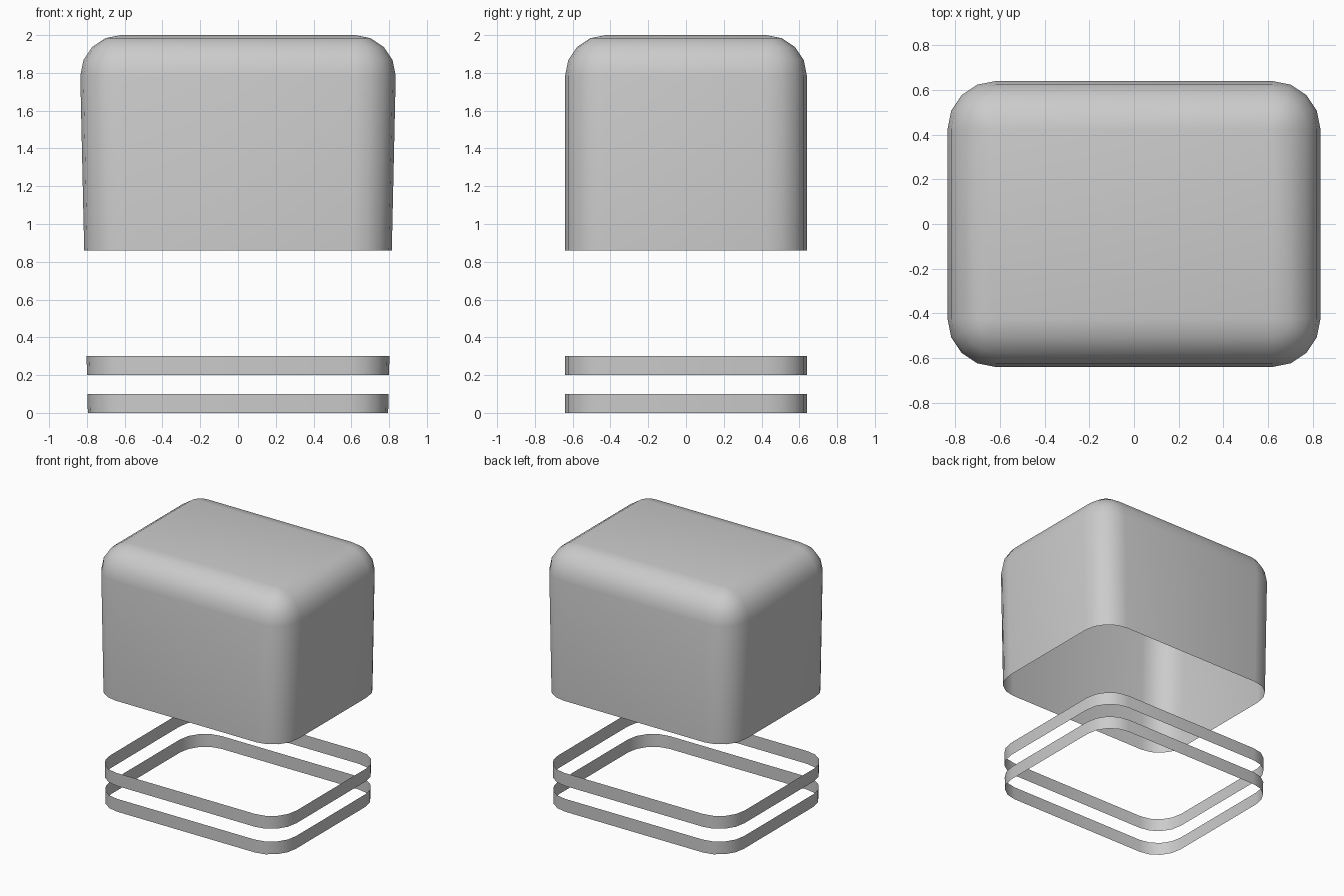
import bpy, bmesh
from math import sin, cos, pi

if "Cube" in bpy.data.objects:
    bpy.data.objects.remove(bpy.data.objects["Cube"])

R = 0.215           # corner radius
HX, HY = 0.835, 0.64  # half sizes at the widest level
SEG = 4             # segments per rounded corner


def half_width(z):
    # sides taper slightly in x toward the base
    return 0.795 + (HX - 0.795) * min(z / 1.785, 1)


def ring(bm, z, r=R):
    # rounded rectangle whose corner radius is r
    s = half_width(z) / HX
    verts = []
    for k, (sx, sy) in enumerate([(1, 1), (-1, 1), (-1, -1), (1, -1)]):
        for i in range(SEG + 1):
            a = (k + i / SEG) * pi / 2
            verts.append(bm.verts.new((s * (sx * (HX - R) + r * cos(a)),
                                       sy * (HY - R) + r * sin(a), z)))
    return verts


def shell(name, levels, cap=False):
    # stack of rings joined by quads, open below
    bm = bmesh.new()
    rings = [ring(bm, *lv) for lv in levels]
    for a, b in zip(rings, rings[1:]):
        n = len(a)
        for i in range(n):
            j = (i + 1) % n
            bm.faces.new((a[i], a[j], b[j], b[i]))
    if cap:
        bm.faces.new(rings[-1])
        bmesh.ops.remove_doubles(bm, verts=bm.verts[:], dist=1e-4)
    for f in bm.faces:
        f.smooth = True
    me = bpy.data.meshes.new(name)
    bm.to_mesh(me)
    bm.free()
    ob = bpy.data.objects.new(name, me)
    bpy.context.collection.objects.link(ob)
    return ob


# two loose bands around the base
shell("lower_band", [(0.0,), (0.1,)])
shell("upper_band", [(0.2,), (0.3,)])

# hollow body with a rounded top
dome = [(2 - R + R * sin(t), R * cos(t))
        for t in (i * pi / 2 / SEG for i in range(SEG + 1))]
shell("body_cover", [(0.86,)] + dome, cap=True)
